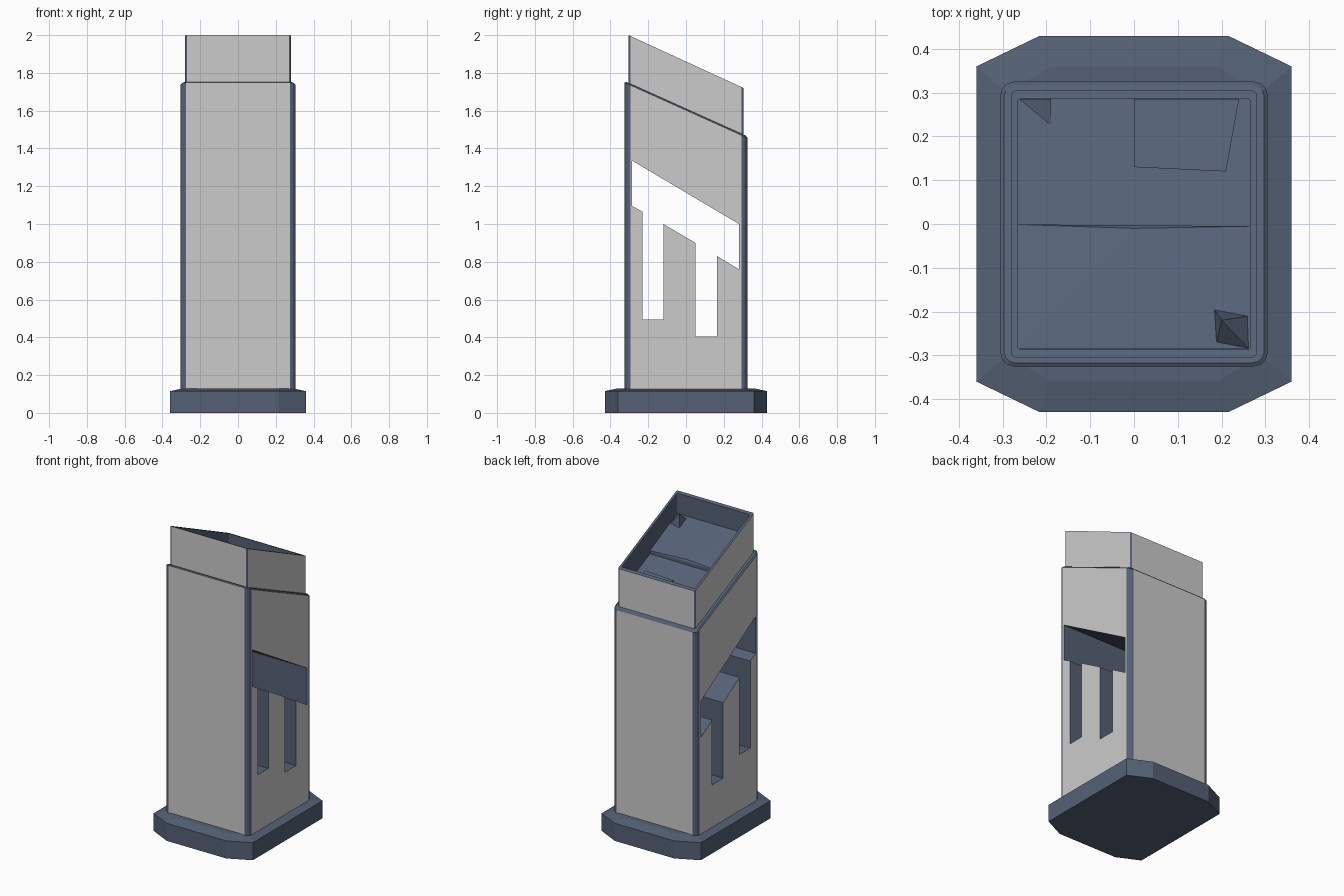
import bpy, bmesh, math
from mathutils import Vector

if "Cube" in bpy.data.objects:
    bpy.data.objects.remove(bpy.data.objects["Cube"])

blue = bpy.data.materials.new("slate_blue")
blue.diffuse_color = (0.09, 0.12, 0.18, 1)
blue.use_nodes = True
blue.node_tree.nodes["Principled BSDF"].inputs["Base Color"].default_value = blue.diffuse_color


def add_object(name, bm):
    bmesh.ops.recalc_face_normals(bm, faces=bm.faces[:])
    mesh = bpy.data.meshes.new(name)
    bm.to_mesh(mesh)
    bm.free()
    mesh.materials.append(blue)
    ob = bpy.data.objects.new(name, mesh)
    bpy.context.collection.objects.link(ob)
    return ob


def loft(name, rings):
    """Skin a stack of equal-length rings and cap both ends."""
    bm = bmesh.new()
    loops = [[bm.verts.new(p) for p in ring] for ring in rings]
    n = len(loops[0])
    for a, b in zip(loops, loops[1:]):
        for i in range(n):
            j = (i + 1) % n
            bm.faces.new((a[i], a[j], b[j], b[i]))
    bm.faces.new(loops[0][::-1])
    bm.faces.new(loops[-1])
    return add_object(name, bm)


def rounded(x, y, r, z0, slope=0.0, seg=3):
    """Rounded rectangle ring lying on the plane z = z0 + slope * y."""
    pts = []
    for q, (sx, sy) in enumerate(((1, 1), (-1, 1), (-1, -1), (1, -1))):
        for k in range(seg + 1):
            a = math.pi / 2 * (q + k / seg)
            py = sy * (y - r) + r * math.sin(a)
            pts.append((sx * (x - r) + r * math.cos(a), py, z0 + slope * py))
    return pts


def octagon(x, y, cx, cy, z):
    half = [(x, -cy), (x, cy), (cx, y), (-cx, y)]
    return [(px, py, z) for px, py in half] + [(-px, -py, z) for px, py in half]


def grey_panels(ob, x, y):
    """Leave the flat outer sides unpainted grey."""
    ob.data.materials.append(None)
    for f in ob.data.polygons:
        c, n = f.center, f.normal
        if (abs(n.x) > .999 and abs(c.x) > x - .002) or \
           (abs(n.y) > .999 and abs(c.y) > y - .002):
            f.material_index = 1


def shard(name, pts):
    bm = bmesh.new()
    bmesh.ops.convex_hull(bm, input=[bm.verts.new(p) for p in pts])
    return add_object(name, bm)


# chamfered plinth with a gently sloped top
loft("plinth", [octagon(.36, .43, .215, .36, 0),
                octagon(.36, .43, .215, .36, .115),
                octagon(.29, .36, .19, .30, .13)])

# main tower with slanted top
body = loft("tower_body", [rounded(.305, .325, .03, .12),
                           rounded(.305, .325, .03, 1.602, -.45),
                           rounded(.297, .317, .025, 1.61, -.45)])

# stepped opening cut through the tower from side to side
profile = [(-.285, 1.335), (-.285, 1.095), (-.23, 1.065), (-.23, .495),
           (-.12, .495), (-.12, 1.0), (.05, .90), (.05, .405),
           (.165, .405), (.165, .83), (.28, .76), (.28, 1.0)]
cutter = loft("opening_cutter", [[(x, y, z) for y, z in profile] for x in (-.5, .5)])
cutter.hide_render = True
mod = body.modifiers.new("opening", 'BOOLEAN')
mod.object, mod.operation, mod.solver = cutter, 'DIFFERENCE', 'EXACT'
bpy.context.view_layer.objects.active = body
bpy.ops.object.modifier_apply(modifier=mod.name)
bpy.data.objects.remove(cutter)
grey_panels(body, .305, .325)

# hollow collar on top
S = -.459
collar = loft("collar", [rounded(.28, .305, .01, 1.56, S),
                         rounded(.28, .305, .01, 1.86, S),
                         rounded(.265, .287, .006, 1.86, S),
                         rounded(.265, .287, .006, 1.70, S)])
grey_panels(collar, .28, .305)


# uneven rubble on the collar floor; heights are above the sloped floor
def on_floor(*pts):
    out = []
    for x, y, h in pts:
        out += [(x, y, 1.69 + S * y), (x, y, 1.70 + S * y + h)]
    return out


shard("floor_slab_front", on_floor((-.265, -.285, .03), (.265, -.285, .03), (.265, -.005, .02),
                                   (0, -.01, .03), (-.265, -.001, .02)))
shard("floor_slab_back", on_floor((0, .13, .01), (.21, .12, .01), (.24, .285, .03), (0, .285, .03)))
shard("rubble_back", on_floor((-.262, .285, .05), (-.19, .225, 0), (-.19, .285, .01)))
shard("rubble_front", [Vector(p) for p in ((.18, -.19, 1.80), (.262, -.21, 1.82),
                                           (.185, -.284, 1.84), (.262, -.284, 1.86),
                                           (.20, -.22, 1.90))])
